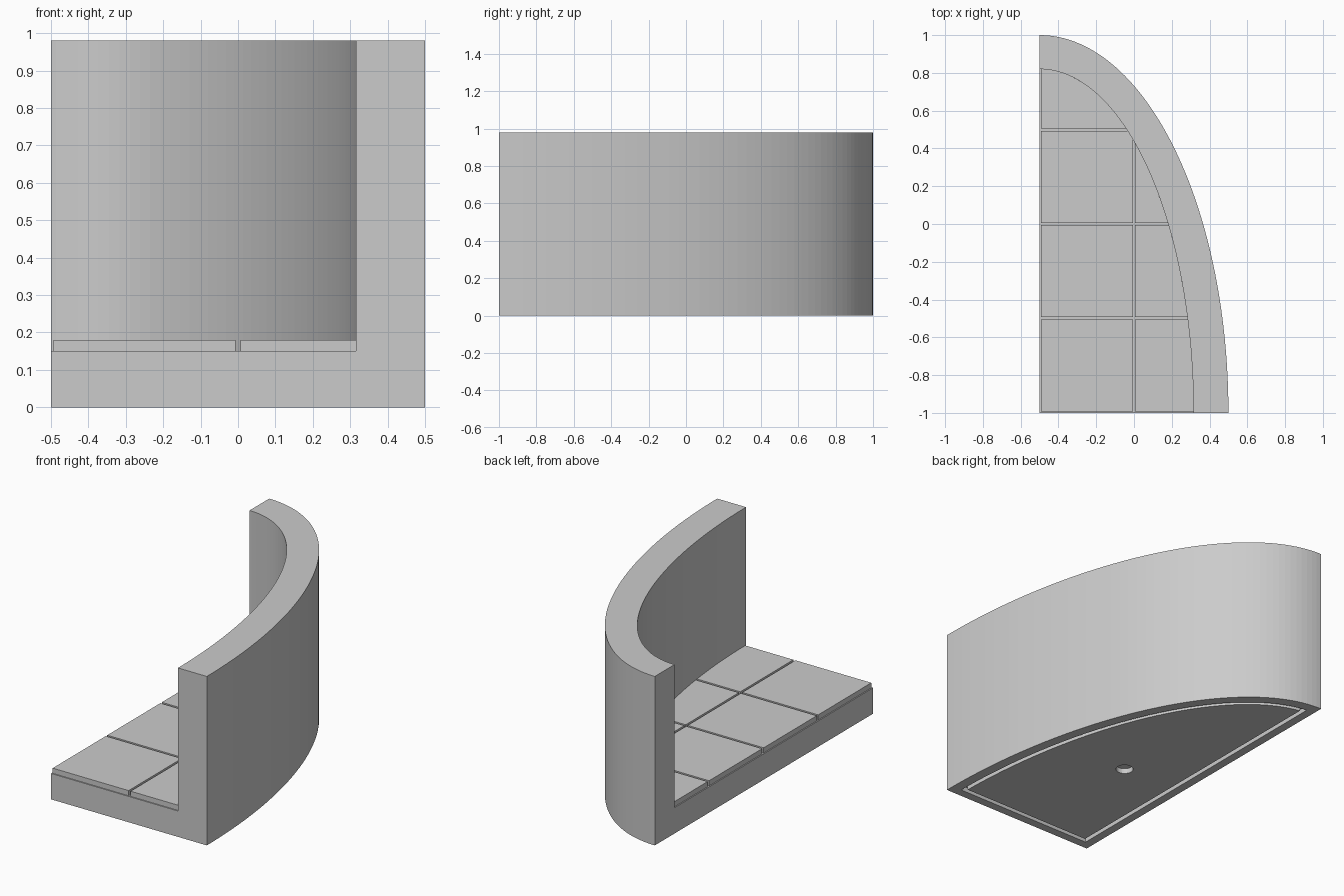
import bpy, bmesh, math
from mathutils import Vector

if "Cube" in bpy.data.objects:
    bpy.data.objects.remove(bpy.data.objects["Cube"], do_unlink=True)

CORNER = Vector((-0.5, -1.0, 0.0))   # square corner of the quarter ellipse
SEGMENTS = 50
HEIGHT, FLOOR, TILE_TOP = 0.98, 0.15, 0.18
INNER = (0.815, 1.82)
GAP = 0.0065                         # half the joint between tiles

grey = bpy.data.materials.new("stone grey")
grey.use_nodes = True
colour = (0.6, 0.6, 0.6, 1.0)
grey.diffuse_color = colour
grey.node_tree.nodes["Principled BSDF"].inputs["Base Color"].default_value = colour


def quarter(rx, ry, margin=0.0):
    """Quarter ellipse outline; margin moves the straight sides inward (or outward if negative)."""
    start = math.asin(margin / ry)
    end = math.acos(margin / rx)
    pts = [(margin, margin)]
    for i in range(SEGMENTS + 1):
        a = start + (end - start) * i / SEGMENTS
        pts.append((rx * math.cos(a), ry * math.sin(a)))
    return [CORNER + Vector((x, y, 0)) for x, y in pts]


def prism(name, outline, z0, z1, clips=()):
    """Extrude an outline from z0 to z1, first trimming it by (point, normal) planes."""
    bm = bmesh.new()
    bm.faces.new([bm.verts.new((p.x, p.y, z0)) for p in outline])
    for co, no in clips:
        bmesh.ops.bisect_plane(bm, geom=bm.verts[:] + bm.edges[:] + bm.faces[:],
                               plane_co=co, plane_no=no, clear_outer=True)
    if not bm.faces:
        bm.free()
        return None
    ext = bmesh.ops.extrude_face_region(bm, geom=bm.faces[:], use_keep_orig=True)
    top = [v for v in ext["geom"] if isinstance(v, bmesh.types.BMVert)]
    bmesh.ops.translate(bm, verts=top, vec=(0, 0, z1 - z0))
    bmesh.ops.recalc_face_normals(bm, faces=bm.faces[:])
    mesh = bpy.data.meshes.new(name)
    bm.to_mesh(mesh)
    bm.free()
    mesh.materials.append(grey)
    obj = bpy.data.objects.new(name, mesh)
    bpy.context.collection.objects.link(obj)
    return obj


def cut(target, cutter):
    """Subtract the cutter from the target and discard it."""
    cutter.hide_render = True
    mod = target.modifiers.new("cut", "BOOLEAN")
    mod.operation = "DIFFERENCE"
    mod.solver = "EXACT"
    mod.object = cutter
    bpy.context.view_layer.objects.active = target
    bpy.ops.object.modifier_apply(modifier=mod.name)
    bpy.data.objects.remove(cutter, do_unlink=True)


# Curved wall and floor slab in one piece
body = prism("wall_and_floor", quarter(1.0, 2.0), 0, HEIGHT)
cut(body, prism("room_cutter", quarter(*INNER, margin=-0.1), FLOOR, HEIGHT + 0.1))

# Narrow groove around the underside
groove = prism("groove_cutter", quarter(0.94, 1.94, 0.05), -0.05, 0.03)
cut(groove, prism("groove_core", quarter(0.915, 1.915, 0.075), -0.1, 0.1))
cut(body, groove)

# Round socket in the underside
circle = [Vector((-0.1 + 0.047 * math.cos(a), -0.2 + 0.047 * math.sin(a), 0))
          for a in (math.tau * i / 32 for i in range(32))]
cut(body, prism("socket_cutter", circle, -0.05, 0.03))

# Square floor tiles, trimmed to the wall curve
for col in range(2):
    for row in range(4):
        low = CORNER + Vector((col * 0.5 + GAP, row * 0.5 + GAP, 0))
        high = CORNER + Vector(((col + 1) * 0.5 - GAP, (row + 1) * 0.5 - GAP, 0))
        clips = [(low + Vector((0, 0, FLOOR)), (-1, 0, 0)), (low, (0, -1, 0)),
                 (high, (1, 0, 0)), (high, (0, 1, 0))]
        prism(f"floor_tile_{col + 1}_{row + 1}", quarter(*INNER), FLOOR, TILE_TOP, clips)
